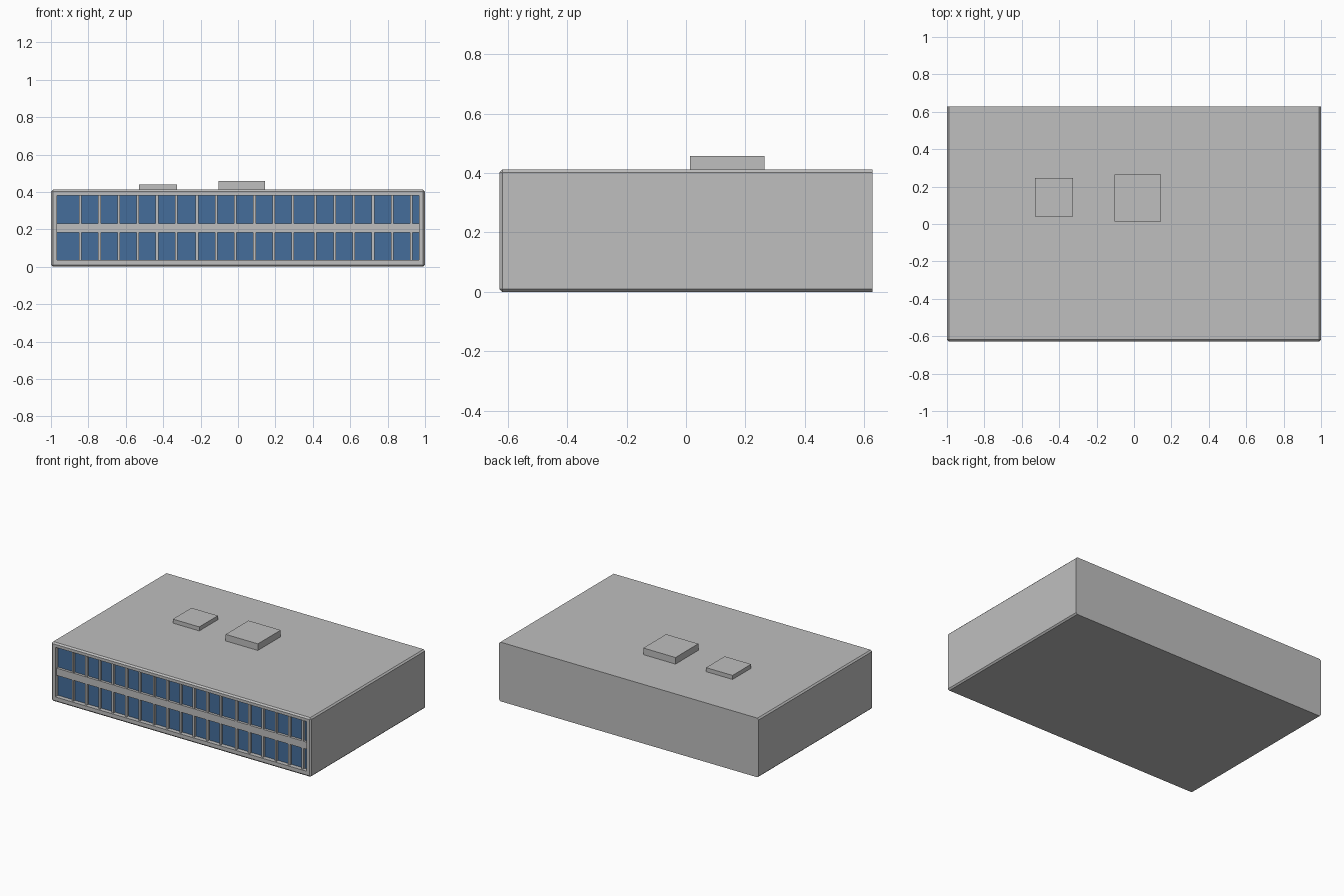
import bpy
import bmesh

cube = bpy.data.objects.get("Cube")
if cube:
    bpy.data.objects.remove(cube, do_unlink=True)


def material(name, color):
    mat = bpy.data.materials.new(name)
    mat.use_nodes = True
    mat.diffuse_color = color
    mat.node_tree.nodes["Principled BSDF"].inputs["Base Color"].default_value = color
    return mat


concrete = material("concrete grey", (0.52, 0.52, 0.52, 1))
glass = material("window blue", (0.06, 0.155, 0.33, 1))

HALF_X, HALF_Y, TOP = 1.0, 0.628, 0.412
OPEN_X, OPEN_LOW, OPEN_HIGH = 0.968, 0.036, 0.382
GLASS_Y = -HALF_Y + 0.03      # plane of the glass
MULLION_Y = -HALF_Y + 0.012   # front of mullions and floor band


def add_box(bm, x, y, z):
    """Box from (low, high) ranges on each axis."""
    verts = bmesh.ops.create_cube(bm, size=1)["verts"]
    for v in verts:
        for axis, (low, high) in enumerate((x, y, z)):
            v.co[axis] = high if v.co[axis] > 0 else low


def finish(bm, name, mats):
    mesh = bpy.data.meshes.new(name)
    bm.to_mesh(mesh)
    bm.free()
    obj = bpy.data.objects.new(name, mesh)
    bpy.context.collection.objects.link(obj)
    for mat in mats:
        mesh.materials.append(mat)
    return obj


# Building shell: chamfered front and long side edges, square back
bm = bmesh.new()
add_box(bm, (-HALF_X, HALF_X), (-HALF_Y, HALF_Y), (0, TOP))
edges = [e for e in bm.edges if not all(v.co.y > 0 for v in e.verts)]
bmesh.ops.bevel(bm, geom=edges, offset=0.01, segments=1, affect='EDGES')

# Recessed front opening, with the glass as its back wall
bm.normal_update()
front = min(bm.faces, key=lambda f: f.calc_center_median().y)
bmesh.ops.inset_region(bm, faces=[front], thickness=0.01)
for v in front.verts:
    v.co.x = OPEN_X if v.co.x > 0 else -OPEN_X
    v.co.z = OPEN_HIGH if v.co.z > TOP / 2 else OPEN_LOW
pane = bmesh.ops.extrude_discrete_faces(bm, faces=[front])["faces"][0]
for v in pane.verts:
    v.co.y = GLASS_Y
pane.material_index = 1
finish(bm, "building_shell", [concrete, glass])

# Mullions in three bays of six
bm = bmesh.new()
for bay_start in (-0.843, -0.219, 0.414):
    for i in range(6):
        x = bay_start + i * 0.1025
        add_box(bm, (x - 0.007, x + 0.007), (MULLION_Y + 0.001, GLASS_Y + 0.002),
                (OPEN_LOW, OPEN_HIGH))
finish(bm, "window_mullions", [concrete])

# Floor band between the two storeys
bm = bmesh.new()
add_box(bm, (-OPEN_X, OPEN_X), (MULLION_Y, GLASS_Y + 0.002), (0.182, 0.232))
finish(bm, "floor_band", [concrete])

# Rooftop units
for name, x, y, height in (
        ("small_roof_unit", (-0.53, -0.326), (0.04, 0.245), 0.44),
        ("large_roof_unit", (-0.104, 0.144), (0.013, 0.264), 0.458)):
    bm = bmesh.new()
    add_box(bm, x, y, (TOP - 0.005, height))
    finish(bm, name, [concrete])
